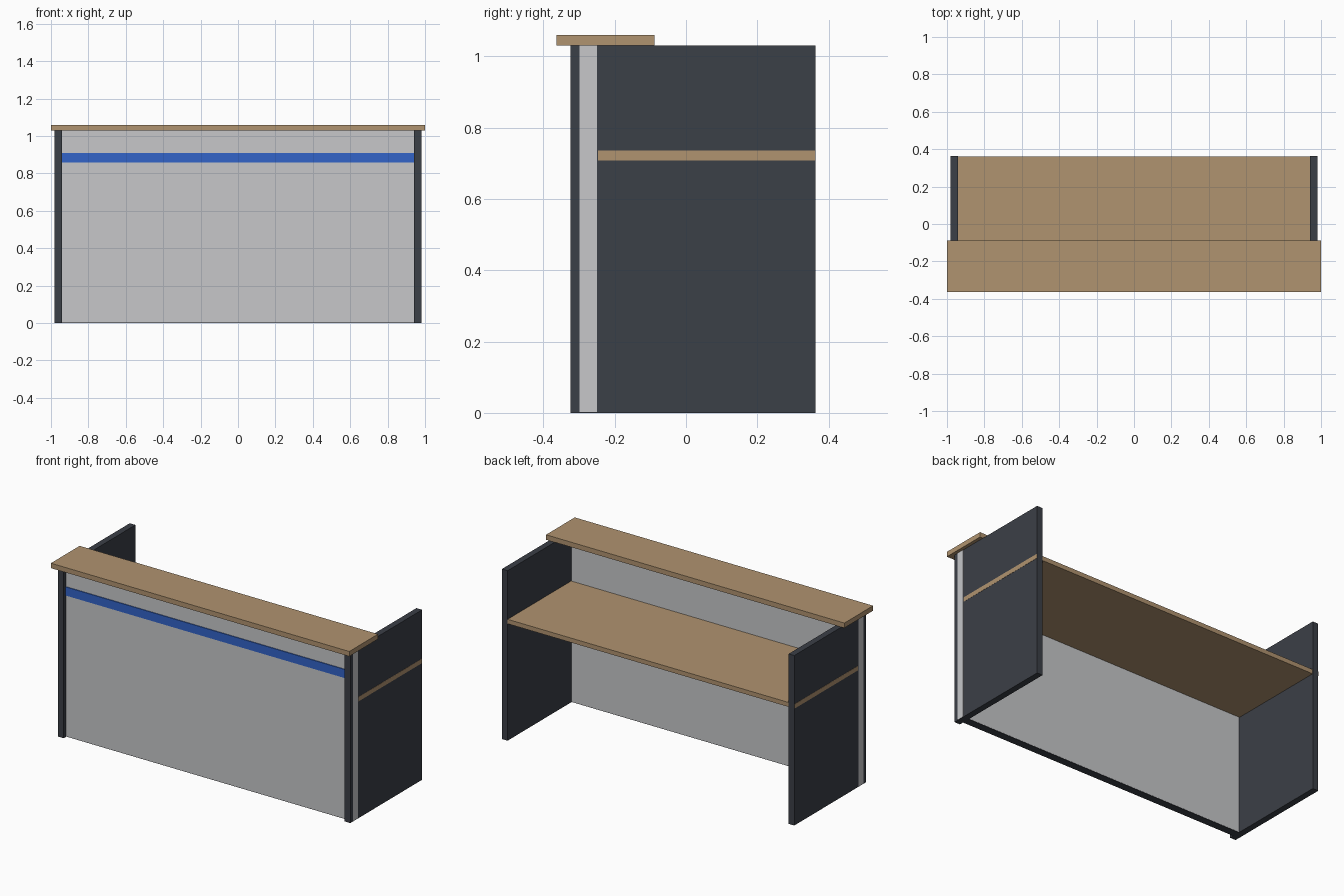
import bpy

cube = bpy.data.objects.get("Cube")
if cube:
    bpy.data.objects.remove(cube, do_unlink=True)


def material(name, rgb):
    mat = bpy.data.materials.new(name)
    mat.use_nodes = True
    color = (*rgb, 1.0)
    mat.diffuse_color = color
    mat.node_tree.nodes["Principled BSDF"].inputs["Base Color"].default_value = color
    return mat


def box(name, x, y, z, mat):
    """Box spanning the (low, high) ranges given for each axis."""
    spans = (x, y, z)
    bpy.ops.mesh.primitive_cube_add(size=1, location=[(a + b) / 2 for a, b in spans])
    obj = bpy.context.object
    obj.name = name
    obj.scale = [b - a for a, b in spans]
    bpy.ops.object.transform_apply(location=False, rotation=False, scale=True)
    obj.data.materials.append(mat)
    return obj


charcoal = material("charcoal", (0.044, 0.050, 0.063))
light_grey = material("light grey", (0.57, 0.575, 0.59))
wood = material("wood", (0.434, 0.292, 0.160))
blue = material("blue", (0.032, 0.127, 0.578))

INNER, OUTER, TOP = 0.942, 0.98, 1.03
FLUSH = OUTER + 0.001  # board ends just show on the outside of the side panels

# Side panels
for side, sign in (("left", 1), ("right", -1)):
    x = sorted((sign * INNER, sign * OUTER))
    box(side + "_side_panel", x, (-0.324, 0.363), (0, TOP), charcoal)

# Front panel with its accent stripe and the kick board in its base
box("front_panel", (-FLUSH, FLUSH), (-0.299, -0.25), (0.002, TOP), light_grey)
box("accent_stripe", (-INNER, INNER), (-0.304, -0.297), (0.857, 0.909), blue)
box("kick_board", (-INNER, INNER), (-0.298, -0.251), (0, 0.07), charcoal)

# Work surface and raised counter top
box("desk_top", (-FLUSH, FLUSH), (-0.246, 0.362), (0.708, 0.735), wood)
box("counter_top", (-1, 1), (-0.363, -0.088), (TOP, 1.06), wood)
